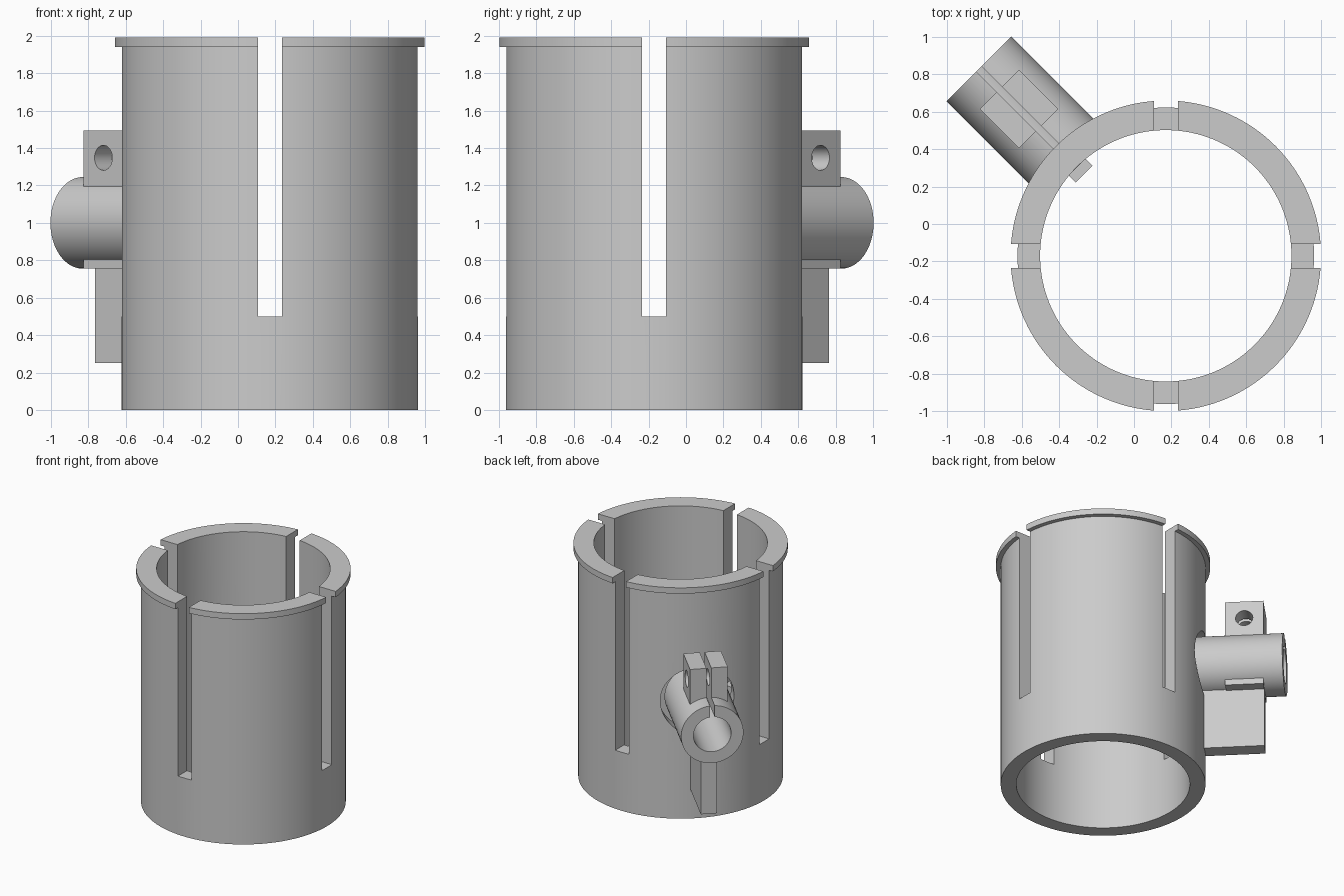
import bpy, bmesh
from math import radians
from mathutils import Matrix, Vector

cube = bpy.data.objects.get("Cube")
if cube:
    bpy.data.objects.remove(cube, do_unlink=True)

grey = bpy.data.materials.new("plain_grey")
grey.use_nodes = True
grey.diffuse_color = (0.6, 0.6, 0.6, 1)
grey.node_tree.nodes["Principled BSDF"].inputs["Base Color"].default_value = (0.6, 0.6, 0.6, 1)

# Frames: tube axis, and the arm frame whose +x points out along the arm
TUBE = Matrix.Translation((0.17, -0.17, 0))
ARM = TUBE @ Matrix.Rotation(radians(135), 4, 'Z')


def finish(bm, name):
    bmesh.ops.recalc_face_normals(bm, faces=bm.faces)
    mesh = bpy.data.meshes.new(name)
    bm.to_mesh(mesh)
    bm.free()
    mesh.materials.append(grey)
    ob = bpy.data.objects.new(name, mesh)
    bpy.context.collection.objects.link(ob)
    return ob


def box(name, frame, x, y, z):
    """Box from (low, high) pairs in the given frame."""
    bm = bmesh.new()
    mid = Vector([sum(r) / 2 for r in (x, y, z)])
    size = [r[1] - r[0] for r in (x, y, z)] + [1]
    bmesh.ops.create_cube(bm, size=1, matrix=frame @ Matrix.Translation(mid) @ Matrix.Diagonal(size))
    return finish(bm, name)


def rod(name, radius, length, centre, axis, segments=64):
    """Cylinder along X or Y of the arm frame."""
    bm = bmesh.new()
    turn = Matrix.Rotation(radians(90), 4, 'Y' if axis == 'X' else 'X')
    bmesh.ops.create_cone(bm, cap_ends=True, segments=segments, radius1=radius, radius2=radius,
                          depth=length, matrix=ARM @ Matrix.Translation(centre) @ turn)
    return finish(bm, name)


def combine(ob, other, operation):
    """Apply a boolean and discard the helper."""
    mod = ob.modifiers.new("bool", 'BOOLEAN')
    mod.operation, mod.solver, mod.object = operation, 'EXACT', other
    deps = bpy.context.evaluated_depsgraph_get()
    mesh = bpy.data.meshes.new_from_object(ob.evaluated_get(deps))
    ob.modifiers.clear()
    ob.data = mesh
    bpy.data.objects.remove(other, do_unlink=True)


# Flanged tube, turned from a profile
R_IN, R_OUT, R_RIM, TOP = 0.672, 0.793, 0.83, 1.99
profile = [(R_IN, 0), (R_OUT, 0), (R_OUT, 1.94), (R_RIM, 1.94), (R_RIM, TOP), (R_IN, TOP)]
bm = bmesh.new()
verts = [bm.verts.new((r, 0, z)) for r, z in profile]
edges = [bm.edges.new((v, verts[i - 1])) for i, v in enumerate(verts)]
bmesh.ops.spin(bm, geom=verts + edges, cent=(0, 0, 0), axis=(0, 0, 1),
               angle=radians(360), steps=144, use_duplicate=False)
bmesh.ops.remove_doubles(bm, verts=bm.verts, dist=0.0001)
bm.transform(TUBE)
tube = finish(bm, "flanged_tube")

# Four slots from two crossing cuts, and the clearance hole around the arm
SLOT = (-0.064, 0.064)
combine(tube, box("slot_cut", TUBE, (-1, 1), SLOT, (0.5, 2.2)), 'DIFFERENCE')
combine(tube, box("slot_cut", TUBE, SLOT, (-1, 1), (0.5, 2.2)), 'DIFFERENCE')
combine(tube, rod("clearance_cut", 0.29, 0.8, (0.8, 0, 1), 'X'), 'DIFFERENCE')

# Clamp arm: sleeve with a square lug, bored, slit and drilled for a bolt
arm = rod("clamp_arm", 0.245, 0.744, (1.042, 0, 1), 'X')
combine(arm, box("lug", ARM, (0.962, 1.259), (-0.148, 0.148), (0.756, 1.495)), 'UNION')
combine(arm, rod("bore_cut", 0.148, 1.2, (1.05, 0, 1), 'X'), 'DIFFERENCE')
combine(arm, box("slit_cut", ARM, (0.5, 1.6), (-0.019, 0.019), (1.02, 1.7)), 'DIFFERENCE')
combine(arm, rod("bolt_cut", 0.067, 0.8, (1.11, 0, 1.348), 'Y', 32), 'DIFFERENCE')

# Rib holding the arm to the tube
rib = box("support_rib", ARM, (0.617, 1.259), (-0.063, 0.063), (0.25, 0.79))

for ob in (tube, arm, rib):
    bpy.ops.object.select_all(action='DESELECT')
    ob.select_set(True)
    bpy.context.view_layer.objects.active = ob
    bpy.ops.object.shade_smooth_by_angle(angle=radians(30))
